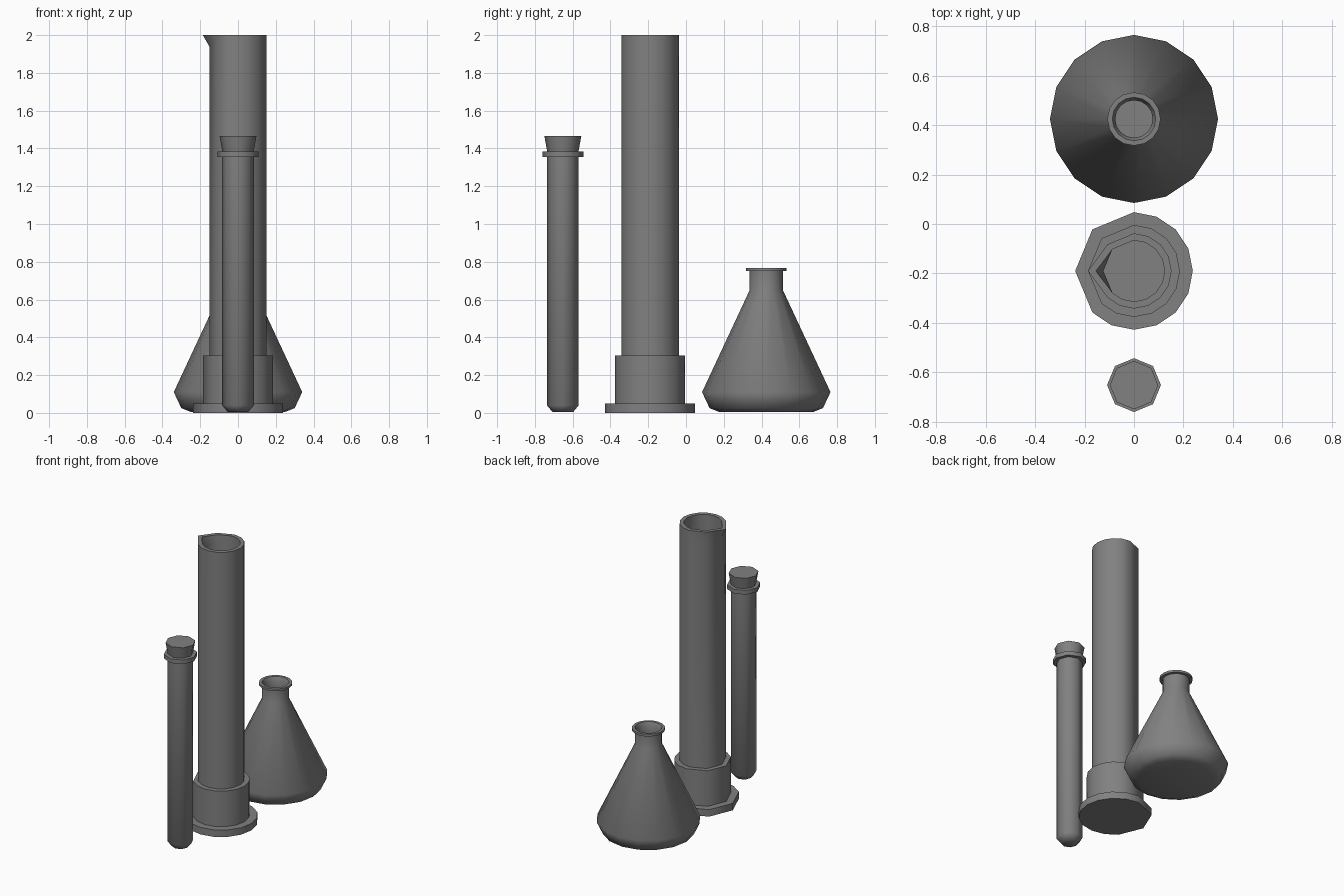
import bpy, bmesh, math

cube = bpy.data.objects.get("Cube")
if cube:
    bpy.data.objects.remove(cube, do_unlink=True)

grey = bpy.data.materials.new("lab grey")
grey.use_nodes = True
COLOUR = (0.22, 0.22, 0.22, 1)
grey.diffuse_color = COLOUR
grey.node_tree.nodes["Principled BSDF"].inputs["Base Color"].default_value = COLOUR


def lathe(name, y, angles, profile, smooth=60):
    """Sweep a profile of (radius, z, spout reach) rings into a closed solid."""
    bm = bmesh.new()
    rings = []
    for radius, z, *reach in profile:
        ring = []
        for a in angles:
            r = radius + (reach[0] if reach and a == 180 else 0)
            t = math.radians(a)
            ring.append(bm.verts.new((r * math.cos(t), y + r * math.sin(t), z)))
        rings.append(ring)
    n = len(angles)
    for low, high in zip(rings, rings[1:]):
        for i in range(n):
            j = (i + 1) % n
            bm.faces.new((low[i], low[j], high[j], high[i]))
    bm.faces.new(rings[0][::-1])
    bm.faces.new(rings[-1])
    bmesh.ops.recalc_face_normals(bm, faces=bm.faces)
    mesh = bpy.data.meshes.new(name)
    bm.to_mesh(mesh)
    bm.free()
    mesh.materials.append(grey)
    obj = bpy.data.objects.new(name, mesh)
    bpy.context.collection.objects.link(obj)
    bpy.ops.object.select_all(action="DESELECT")
    obj.select_set(True)
    bpy.context.view_layer.objects.active = obj
    bpy.ops.object.shade_smooth_by_angle(angle=math.radians(smooth))
    return obj


sixteen = [i * 22.5 for i in range(16)]
eight = [i * 45 for i in range(8)]
# The measuring cylinder drops the corners beside its pouring spout
spouted = [a for a in sixteen if a not in (112.5, 157.5, 202.5)]

# Conical flask: rounded foot, sloping body, neck, lip and hollow inside
lathe("conical_flask", 0.425, sixteen, [
    (0.25, 0.005), (0.3, 0.025), (0.34, 0.11), (0.088, 0.65), (0.088, 0.75),
    (0.108, 0.75), (0.108, 0.766), (0.088, 0.766), (0.076, 0.74),
    (0.076, 0.645), (0.315, 0.12), (0.27, 0.04)])

# Measuring cylinder: foot, collar and hollow tube with a spout
CY = -0.19
lathe("cylinder_foot", CY, spouted, [(0.238, 0), (0.238, 0.05)])
lathe("cylinder_collar", CY, spouted, [(0.186, 0.05), (0.186, 0.305)])
lathe("cylinder_tube", CY, spouted, [
    (0.152, 0.305), (0.152, 1.94), (0.152, 2, 0.034),
    (0.124, 2, 0.03), (0.124, 1.94), (0.124, 0.31)])

# Test tube: rounded end, rim and tapered stopper
TY = -0.652
lathe("test_tube", TY, eight, [(0.055, 0.005), (0.084, 0.04), (0.084, 1.355)])
lathe("test_tube_rim", TY, eight, [(0.109, 1.355), (0.109, 1.385)])
lathe("stopper", TY, eight, [(0.083, 1.385), (0.098, 1.467)])
